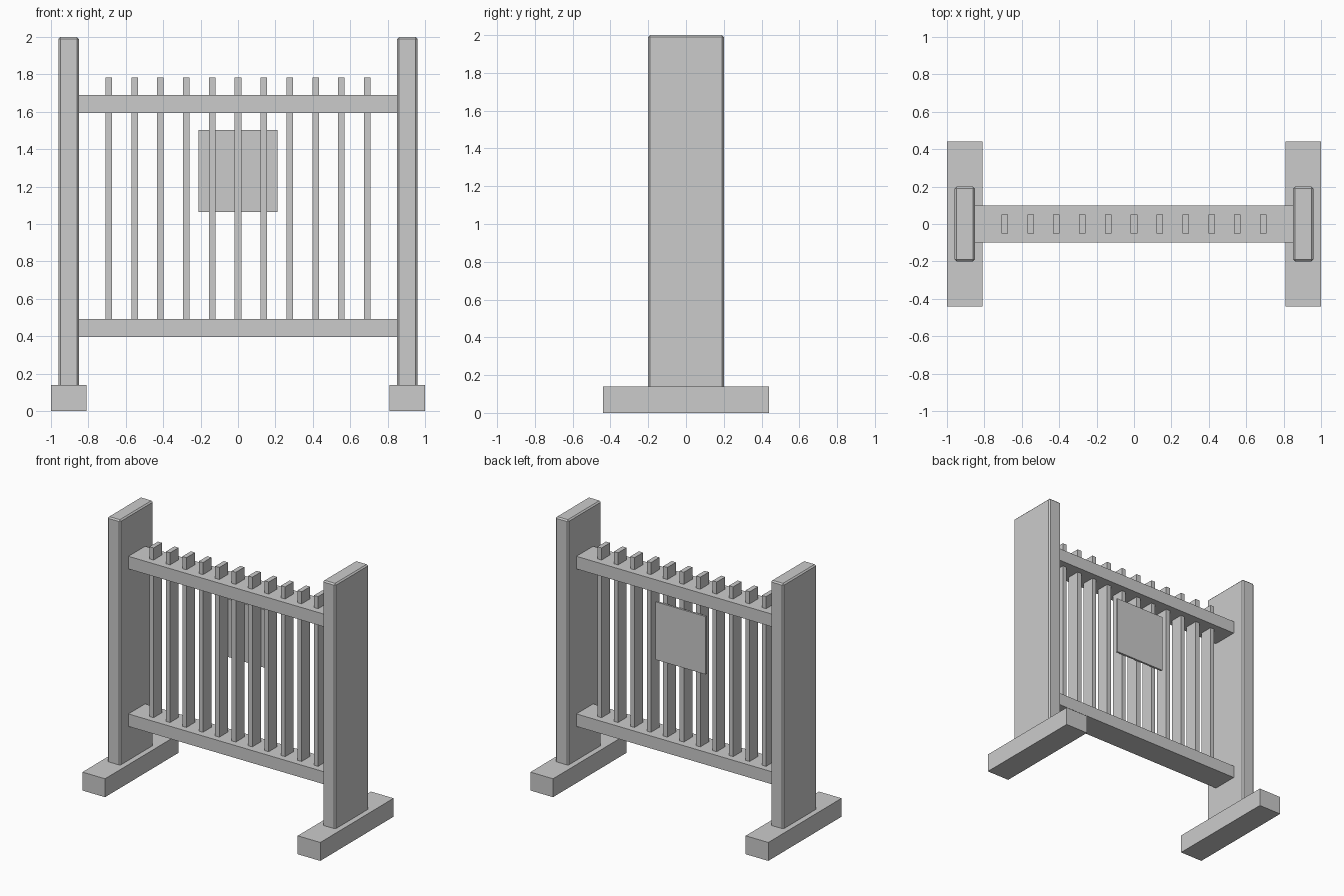
import bpy
import bmesh

if "Cube" in bpy.data.objects:
    bpy.data.objects.remove(bpy.data.objects["Cube"])


def box(name, x, y, z, bevel=0.0):
    """Box from (min, max) ranges on each axis, with an optional edge bevel."""
    bm = bmesh.new()
    bmesh.ops.create_cube(bm, size=1.0)
    for v in bm.verts:
        v.co = [r[0] if c < 0 else r[1] for c, r in zip(v.co, (x, y, z))]
    mesh = bpy.data.meshes.new(name)
    bm.to_mesh(mesh)
    bm.free()
    obj = bpy.data.objects.new(name, mesh)
    bpy.context.collection.objects.link(obj)
    if bevel:
        mod = obj.modifiers.new("edge_bevel", 'BEVEL')
        mod.width = bevel
        mod.segments = 1
    return obj


def centred(c, half):
    return (c - half, c + half)


# Feet and posts on both sides
for side, s in (("left", -1), ("right", 1)):
    box(side + "_foot", centred(s * 0.905, 0.095), (-0.44, 0.44), (0.0, 0.14))
    box(side + "_post", centred(s * 0.905, 0.054), (-0.2, 0.2), (0.13, 2.0), bevel=0.01)

# Horizontal rails between the posts
box("lower_rail", (-0.855, 0.855), (-0.1, 0.1), (0.397, 0.492))
box("upper_rail", (-0.855, 0.855), (-0.1, 0.1), (1.594, 1.69))

# Eleven vertical slats passing through the upper rail
for i in range(11):
    box(f"slat_{i + 1}", centred((i - 5) * 0.1383, 0.0175), (-0.051, 0.051), (0.45, 1.782))

# Thin sign panel on the back of the slats
box("sign_panel", (-0.211, 0.211), (0.051, 0.066), (1.063, 1.503))
